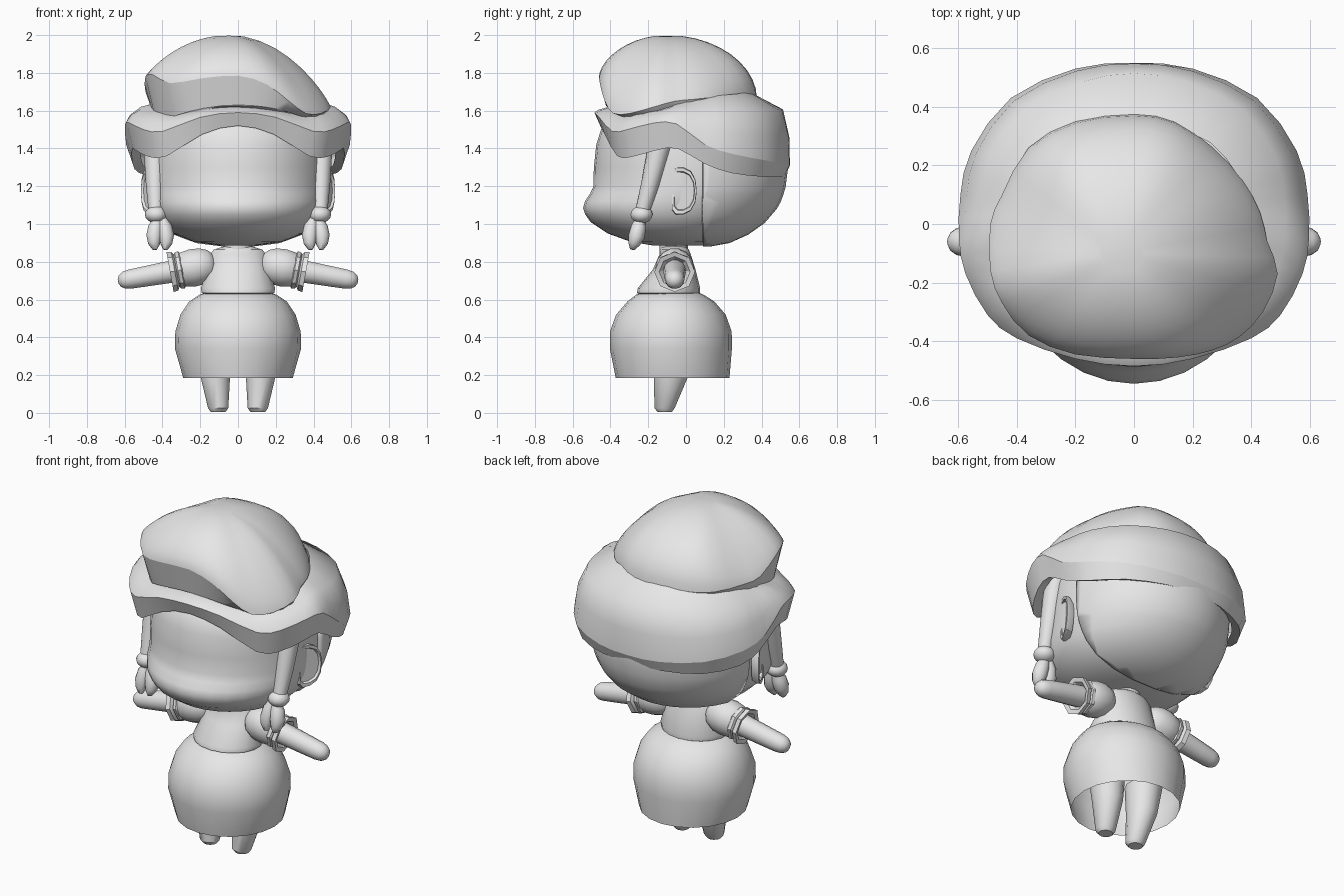
import bpy, bmesh, math
from mathutils import Vector

if "Cube" in bpy.data.objects:
    bpy.data.objects.remove(bpy.data.objects["Cube"])

grey = bpy.data.materials.new("light grey")
grey.diffuse_color = (0.8, 0.8, 0.8, 1)
grey.use_nodes = True
grey.node_tree.nodes["Principled BSDF"].inputs["Base Color"].default_value = grey.diffuse_color


def finish(name, bm, angle=35):
    bmesh.ops.recalc_face_normals(bm, faces=bm.faces)
    me = bpy.data.meshes.new(name)
    bm.to_mesh(me)
    bm.free()
    me.materials.append(grey)
    ob = bpy.data.objects.new(name, me)
    bpy.context.collection.objects.link(ob)
    bpy.ops.object.select_all(action='DESELECT')
    ob.select_set(True)
    bpy.context.view_layer.objects.active = ob
    bpy.ops.object.shade_smooth_by_angle(angle=math.radians(angle))
    return ob


def loft(rings, start=True, end=True):
    """Skin closed rings of equal length, with optional end caps."""
    bm = bmesh.new()
    vs = [[bm.verts.new(p) for p in r] for r in rings]
    n = len(vs[0])
    for a, b in zip(vs, vs[1:]):
        for i in range(n):
            j = (i + 1) % n
            bm.faces.new((a[i], a[j], b[j], b[i]))
    if start:
        bm.faces.new(vs[0])
    if end:
        bm.faces.new(vs[-1])
    return bm


def oval(z, a, y0, y1, n=28, cx=0):
    """Horizontal ellipse of half width a, from y0 to y1."""
    c, b = (y0 + y1) / 2, (y1 - y0) / 2
    return [(cx + a * math.sin(t), c - b * math.cos(t), z)
            for t in (2 * math.pi * i / n for i in range(n))]


def tube(name, stations, n=14, side=1, start=True, end=True, angle=35):
    """Round part through (x, y, z, radius) stations along one axis."""
    pts = [Vector((s[0] * side, s[1], s[2])) for s in stations]
    q = (pts[-1] - pts[0]).to_track_quat('Z', 'Y')
    rings = [[p + q @ Vector((s[3] * math.cos(t), s[3] * math.sin(t), 0))
              for t in (2 * math.pi * i / n for i in range(n))]
             for p, s in zip(pts, stations)]
    return finish(name, loft(rings, start, end), angle)


def smooth_ring(pts, k=2):
    """Catmull-Rom resampling of a closed ring."""
    out, n = [], len(pts)
    for i in range(n):
        a, b, c, d = (Vector(pts[(i + o) % n]) for o in (-1, 0, 1, 2))
        for j in range(k):
            t = j / k
            out.append(0.5 * (2 * b + (c - a) * t + (2 * a - 5 * b + 4 * c - d) * t * t
                              + (3 * b - a - 3 * c + d) * t ** 3))
    return out


# Head: z, half width, front y, back y
head = [(.887, .10, -.18, .10), (.905, .23, -.29, .20), (.95, .345, -.415, .30),
        (1.01, .41, -.505, .385), (1.05, .435, -.533, .42), (1.085, .448, -.545, .45),
        (1.12, .458, -.535, .47), (1.16, .464, -.508, .485), (1.20, .468, -.49, .497),
        (1.30, .47, -.488, .51), (1.42, .465, -.475, .50),
        (1.50, .45, -.45, .47), (1.60, .36, -.36, .36)]
finish("head", loft([oval(*r, n=32) for r in head]), 80)

# Back hair: a shell around the rear of the head
bm = loft([oval(z - .006, a + .02, y0, y1 + .03, 32) for z, a, y0, y1 in head[:-2]],
          True, False)
bmesh.ops.bisect_plane(bm, geom=bm.verts[:] + bm.edges[:] + bm.faces[:],
                       plane_co=(0, .09, 1), plane_no=(0, 1, 0), clear_inner=True)
hair = finish("back_hair", bm, 60)
sol = hair.modifiers.new("thickness", 'SOLIDIFY')
sol.thickness, sol.offset = .025, -1

# Hat brim: half outline of the ridge from front to back, mirrored
ridge = [(0, -.485), (.2, -.46), (.4, -.39), (.50, -.31), (.575, -.17), (.597, -.05),
         (.592, .1), (.555, .25), (.42, .43), (.2, .53), (0, .55)]
ridge_z = [1.59, 1.565, 1.49, 1.50, 1.535, 1.53, 1.42, 1.37, 1.335, 1.315, 1.31]
lower_z = [1.52, 1.475, 1.36, 1.355, 1.39, 1.40, 1.32, 1.27, 1.25, 1.25, 1.255]
top_z = [1.63, 1.62, 1.60, 1.61, 1.62, 1.65, 1.67, 1.68, 1.69, 1.70, 1.70]


def brim_ring(scale, back, zs):
    half = []
    for i, ((x, y), z) in enumerate(zip(ridge, zs)):
        s = scale + (back - scale) * (i / 10) ** 3
        half.append((x * s, .03 + (y - .03) * s, z))
    return smooth_ring(half + [(-x, y, z) for x, y, z in half[-2:0:-1]])


def blend(f):
    return [a + (b - a) * f for a, b in zip(ridge_z, top_z)]


brim = finish("hat_brim", loft([brim_ring(.86, .88, [z + .02 for z in lower_z]),
                                brim_ring(.94, .95, lower_z),
                                brim_ring(1, 1, ridge_z),
                                brim_ring(.955, .995, blend(.38)),
                                brim_ring(.85, .93, blend(.76)),
                                brim_ring(.66, .58, top_z)], False, False), 70)

# Hat crown: lopsided rim, puffed up to a rounded top
rim = [(0, -.46, 1.785), (.15, -.455, 1.74), (.27, -.43, 1.65), (.36, -.385, 1.585),
       (.44, -.3, 1.585), (.49, -.17, 1.62), (.455, -.06, 1.65), (.43, .04, 1.66),
       (.37, .15, 1.67), (.27, .26, 1.67), (.14, .35, 1.67), (0, .375, 1.67),
       (-.2, .35, 1.67), (-.36, .26, 1.67), (-.45, .1, 1.68), (-.49, 0, 1.70),
       (-.49, -.16, 1.78), (-.45, -.27, 1.79), (-.36, -.38, 1.745), (-.2, -.445, 1.77)]
rim = smooth_ring(rim)
cx, cy, top = -.05, -.1, 2.0
rings = [[(x * .88, cy + (y - cy) * .9, min(z - .01, 1.63 - .4 * x * x)) for x, y, z in rim]]
for k in range(10):
    t = math.pi / 2 * (1 - k / 10)
    s, c = math.sin(t), max(math.cos(t), 0)
    rings.append([(cx + (x - cx) * s, cy + (y - cy) * s,
                   z + (top - z) * c ** (1.75 - .7 * min(1, ((y - cy) / .42) ** 2)))
                  for x, y, z in rim])
crown = finish("hat_crown", loft(rings), 60)

# Keep the folded edges of the hat crisp
for ob, first, n in ((crown, 40, 40), (brim, 80, 40), (brim, 40, 40)):
    for e in ob.data.edges:
        if all(first <= v < first + n for v in e.vertices):
            e.use_edge_sharp = True

# Neck, top and skirt
finish("neck", loft([oval(z, .075, -.14, .01, 16) for z in (.80, .93)], False, False))
blouse = [(.625, .175, -.24, .06), (.635, .195, -.26, .075), (.66, .2, -.255, .075),
          (.76, .165, -.175, .05), (.84, .15, -.14, .025), (.865, .13, -.14, .015),
          (.88, .08, -.13, 0)]
finish("blouse", loft([oval(*r, n=18) for r in blouse]))
skirt = [(.64, .16, -.22, .06), (.625, .205, -.265, .095), (.59, .258, -.31, .15),
         (.52, .305, -.37, .21), (.43, .332, -.403, .242), (.34, .334, -.403, .243),
         (.185, .29, -.372, .23)]
finish("skirt", loft([oval(*r, n=20) for r in skirt], True, False), 40)

for side, label in ((1, "left"), (-1, "right")):
    # Leg with a rounded foot
    leg = [(.005, .04, -.15, -.075, .105), (.025, .055, -.167, -.06, .105),
           (.19, .08, -.17, .01, .12), (.36, .10, -.18, .03, .13)]
    finish(label + "_leg", loft([oval(z, a, y0, y1, 14, x * side)
                                 for z, a, y0, y1, x in leg]))

    # Arm with a rounded hand, puffed sleeve and flared cuff
    def along(table):
        return [(s, -.06, .775 - .18 * (s - .2), r) for s, r in table]
    tube(label + "_arm", along([(.2, .06), (.36, .06), (.50, .055), (.575, .052),
                                (.605, .046), (.625, .032), (.635, .012)]), 14, side, angle=60)
    tube(label + "_sleeve", along([(.12, .05), (.15, .082), (.19, .098), (.24, .102),
                                   (.29, .094), (.325, .07)]), 14, side, angle=60)
    tube(label + "_cuff", along([(.285, .08), (.30, .1), (.318, .097), (.325, .087),
                                 (.335, .104), (.36, .108), (.355, .082), (.33, .06)]),
         8, side, False, False, 25)

    # Braid: strand, bead and forked tail
    tube(label + "_braid", [(.44, -.125, 1.46, .06), (.44, -.15, 1.37, .058),
                            (.44, -.19, 1.21, .048), (.436, -.23, 1.07, .038)], 12, side)
    tube(label + "_bead", [(.433, -.235, 1.05 + .046 * math.cos(t),
                            max(.06 * math.sin(t), .005))
                           for t in (math.pi * i / 8 for i in range(9))], 14, side, angle=60)
    for fork in (1, -1):
        tube(label + "_braid_tail", [(.412 + dx * fork, y, z, r) for dx, y, z, r in
                                     ((.012, -.24, 1.03, .025), (.024, -.25, .985, .04),
                                      (.032, -.262, .935, .043), (.034, -.275, .895, .032),
                                      (.03, -.285, .865, .012))], 10, side, angle=60)

    # Ear: D-shaped plate with a raised rim, flaring outward to the rear
    arc = [(-.07, .10), (-.05, .125), (-.01, .125), (.03, .105), (.055, .06), (.062, 0)]
    arc += [(y, -z) for y, z in arc[-2::-1]]

    def ear_ring(x, s):
        return [(side * (x + .42 * y), -.005 + y * s, 1.175 + z * s) for y, z in arc]
    finish(label + "_ear", loft([ear_ring(.44, .92), ear_ring(.472, 1), ear_ring(.488, .97),
                                 ear_ring(.488, .82), ear_ring(.474, .78)]), 30)
